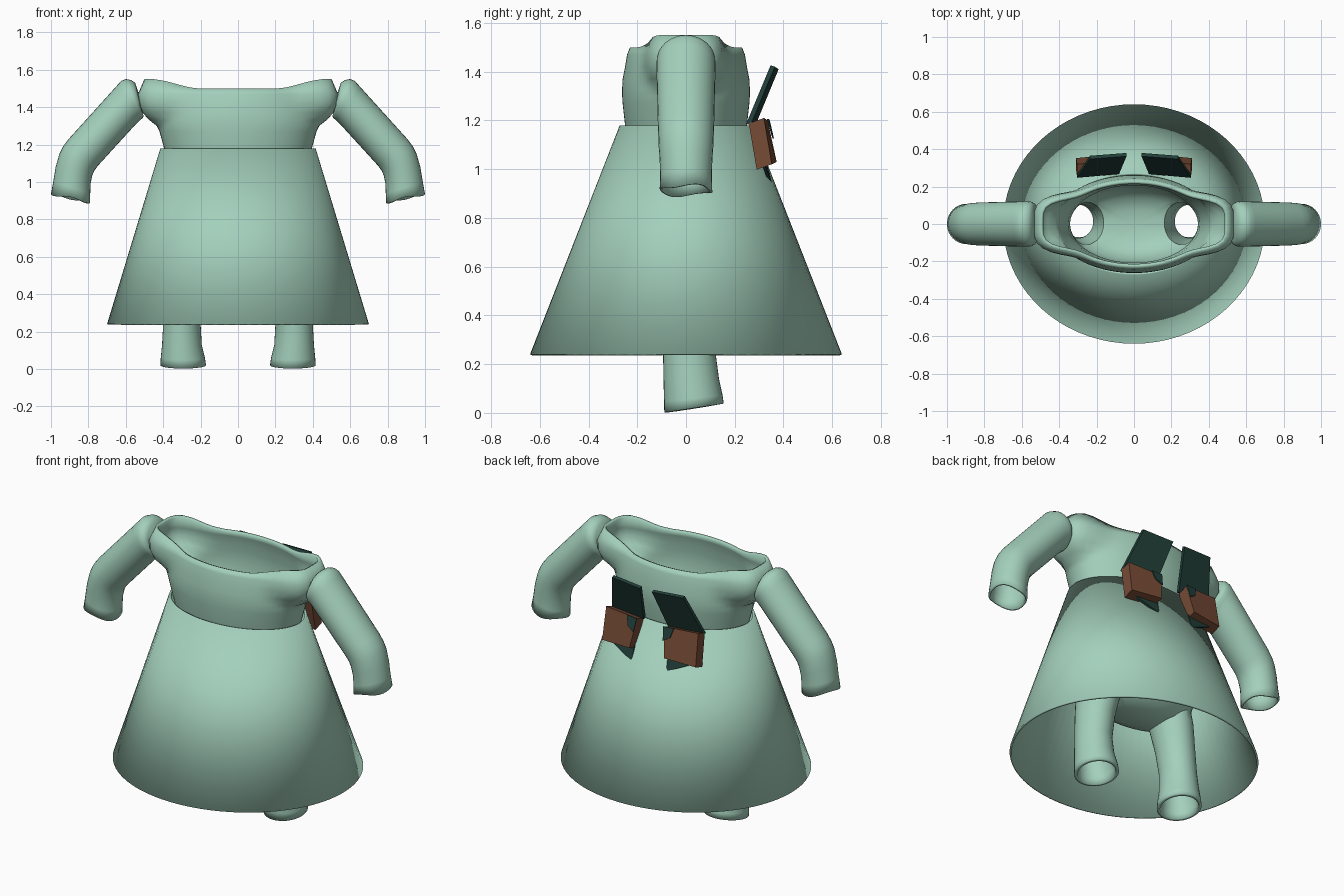
import bpy, bmesh, math
from mathutils import Vector

if "Cube" in bpy.data.objects:
    bpy.data.objects.remove(bpy.data.objects["Cube"])


def material(name, rgb):
    m = bpy.data.materials.new(name)
    m.diffuse_color = (*rgb, 1)
    m.use_nodes = True
    m.node_tree.nodes["Principled BSDF"].inputs["Base Color"].default_value = m.diffuse_color
    return m


GREEN = material("sage_green", (0.37, 0.63, 0.50))
TEAL = material("dark_teal", (0.016, 0.05, 0.042))
BROWN = material("leather_brown", (0.18, 0.07, 0.036))


def finish(bm, name, mat):
    bmesh.ops.recalc_face_normals(bm, faces=bm.faces)
    me = bpy.data.meshes.new(name)
    bm.to_mesh(me)
    bm.free()
    ob = bpy.data.objects.new(name, me)
    bpy.context.collection.objects.link(ob)
    me.materials.append(mat)
    return ob


def loft(name, rings, mat, start=None, end=None):
    """Skin a list of rings; start / end are optional fan-cap centres."""
    bm = bmesh.new()
    rows = [[bm.verts.new(p) for p in r] for r in rings]
    n = len(rows[0])
    for a, b in zip(rows, rows[1:]):
        for i in range(n):
            j = (i + 1) % n
            bm.faces.new((a[i], a[j], b[j], b[i]))
    for row, tip in ((rows[0], start), (rows[-1], end)):
        if tip:
            c = bm.verts.new(tip)
            for i in range(n):
                bm.faces.new((row[i], row[(i + 1) % n], c))
    return finish(bm, name, mat)


def activate(ob):
    bpy.ops.object.select_all(action='DESELECT')
    ob.select_set(True)
    bpy.context.view_layer.objects.active = ob


def smooth(ob, angle=40):
    activate(ob)
    bpy.ops.object.shade_smooth_by_angle(angle=math.radians(angle))


def shell(ob, thickness):
    m = ob.modifiers.new("shell", 'SOLIDIFY')
    m.thickness = thickness
    m.offset = -1


def mirror(ob):
    ob.modifiers.new("mirror", 'MIRROR')


def ellipse(cx, cy, z, rx, ry, n, tilt=0.0):
    return [Vector((cx + rx * math.cos(t), cy + ry * math.sin(t), z + tilt * math.sin(t)))
            for t in (2 * math.pi * i / n for i in range(n))]


# Skirt: open elliptical cone
skirt = loft("skirt", [ellipse(0, 0, 0.24, 0.70, 0.64, 72),
                       ellipse(0, 0, 1.18, 0.415, 0.272, 72)], GREEN)
shell(skirt, 0.012)
smooth(skirt)


# Torso: oval rings that grow rounded shoulder bulges near the top
def torso_ring(z, rx, ry, sx, sy, rim=0.0, n=96):
    pts = []
    for i in range(n):
        t = 2 * math.pi * i / n
        c, s = abs(math.cos(t)), abs(math.sin(t))
        r = ((c / rx) ** 2 + (s / ry) ** 2) ** -0.5
        if sx:
            rs = ((c / sx) ** 4 + (s / sy) ** 4) ** -0.25
            r = (r ** 20 + rs ** 20) ** 0.05
        x, y = r * math.cos(t), r * math.sin(t)
        k = min(1, max(0, (abs(x) - 0.2) / 0.27))
        pts.append(Vector((x, y, z + rim * k * k * (3 - 2 * k))))
    return pts


LEVELS = [(0.49, 0.15, 0.08, 0, 0), (0.52, 0.28, 0.15, 0, 0), (0.58, 0.36, 0.20, 0, 0),
          (0.68, 0.385, 0.23, 0, 0), (0.84, 0.37, 0.23, 0, 0), (1.0, 0.36, 0.225, 0, 0),
          (1.10, 0.37, 0.235, 0, 0), (1.18, 0.395, 0.25, 0, 0), (1.27, 0.42, 0.26, 0, 0),
          (1.30, 0.43, 0.262, 0.40, 0.06), (1.33, 0.43, 0.262, 0.47, 0.12),
          (1.37, 0.43, 0.26, 0.51, 0.16), (1.42, 0.425, 0.25, 0.53, 0.178),
          (1.47, 0.415, 0.242, 0.535, 0.175), (1.50, 0.40, 0.23, 0.50, 0.155)]
rings = [torso_ring(*lv, rim=0.05 if lv is LEVELS[-1] else 0.0) for lv in LEVELS]
torso = loft("torso_and_legs", rings, GREEN, (0, 0, 0.485), (0, 0, 1.40))
openings = [Vector((0, 0, 1.40))]

# Legs: flared tubes merged into the torso
for side in (-1, 1):
    rows = [ellipse(side * x, y, z, rx, ry, 36, tilt) for x, y, z, rx, ry, tilt in (
        (0.293, 0.033, 0.02, 0.122, 0.122, 0.018), (0.295, 0.03, 0.06, 0.118, 0.12, 0.013),
        (0.30, 0.022, 0.13, 0.106, 0.114, 0.006), (0.30, 0.014, 0.24, 0.10, 0.108, 0),
        (0.285, 0.008, 0.38, 0.105, 0.115, 0), (0.26, 0.005, 0.52, 0.115, 0.13, 0),
        (0.25, 0.0, 0.64, 0.095, 0.13, 0))]
    tip = Vector((side * 0.293, 0.033, 0.05))
    openings.append(tip)
    if side < 0:
        openings.append(Vector((side * 0.25, 0, 0.66)))
    leg = loft("leg", rows, GREEN, tip, (side * 0.25, 0, 0.64))
    activate(torso)
    mod = torso.modifiers.new("join_leg", 'BOOLEAN')
    mod.operation = 'UNION'
    mod.solver = 'EXACT'
    mod.object = leg
    bpy.ops.object.modifier_apply(modifier=mod.name)
    bpy.data.objects.remove(leg)

# Open the neck and the leg ends, then give the cloth thickness
bm = bmesh.new()
bm.from_mesh(torso.data)
bmesh.ops.delete(bm, geom=[v for v in bm.verts
                           if any((v.co - p).length < 0.004 for p in openings)], context='VERTS')
bm.to_mesh(torso.data)
bm.free()
shell(torso, 0.018)
smooth(torso, 50)


# Sleeves: each ring runs between an outer and an inner outline point
SLEEVE = [((0.55, 1.53), (0.515, 1.38), 0.09), ((0.572, 1.545), (0.505, 1.352), 0.112),
          ((0.60, 1.55), (0.51, 1.34), 0.12), ((0.625, 1.54), (0.525, 1.33), 0.121),
          ((0.65, 1.512), (0.545, 1.31), 0.121), ((0.78, 1.368), (0.65, 1.195), 0.118),
          ((0.905, 1.23), (0.75, 1.085), 0.115), ((0.935, 1.19), (0.768, 1.06), 0.113),
          ((0.955, 1.15), (0.779, 1.035), 0.112), ((0.975, 1.08), (0.788, 0.99), 0.108),
          ((0.988, 1.0), (0.79, 0.94), 0.106), ((1.0, 0.935), (0.79, 0.89), 0.108)]
rings = []
for k, (o, i, w) in enumerate(SLEEVE):
    a, b = Vector((o[0], 0, o[1])), Vector((i[0], 0, i[1]))
    wave = 0.007 if k == len(SLEEVE) - 1 else 0
    rings.append([(a + b) / 2 + (a - b) / 2 * math.cos(t)
                  + Vector((0, w * math.sin(t), wave * math.sin(3 * t)))
                  for t in (2 * math.pi * j / 32 for j in range(32))])
sleeve = loft("sleeves", rings, GREEN, start=(0.525, 0, 1.455))
shell(sleeve, 0.012)
mirror(sleeve)
smooth(sleeve, 50)


# Back straps and pouches: mirrored flat prisms
def prism(name, pts, offset, mat):
    bm = bmesh.new()
    f = bm.faces.new([bm.verts.new(p) for p in pts])
    ext = bmesh.ops.extrude_face_region(bm, geom=[f], use_keep_orig=True)
    bmesh.ops.translate(bm, vec=offset, verts=[g for g in ext["geom"]
                                               if isinstance(g, bmesh.types.BMVert)])
    ob = finish(bm, name, mat)
    mirror(ob)
    return ob


prism("upper_straps", [(0.305, 0.265, 1.18), (0.08, 0.285, 1.18),
                       (0.04, 0.38, 1.41), (0.235, 0.365, 1.42)], (0, -0.018, 0.006), TEAL)
prism("pouches", [(0.305, 0.32, 1.21), (0.09, 0.335, 1.20),
                  (0.115, 0.372, 1.03), (0.31, 0.352, 1.02)], (0, -0.062, -0.022), BROWN)
prism("pouch_corners", [(0.155, 0.332, 1.205), (0.088, 0.337, 1.202),
                        (0.098, 0.355, 1.125), (0.14, 0.348, 1.15)], (0, 0.006, 0.001), TEAL)
prism("strap_tails", [(0.27, 0.325, 1.015), (0.11, 0.33, 1.03),
                      (0.115, 0.352, 0.945)], (0, -0.012, -0.003), TEAL)
